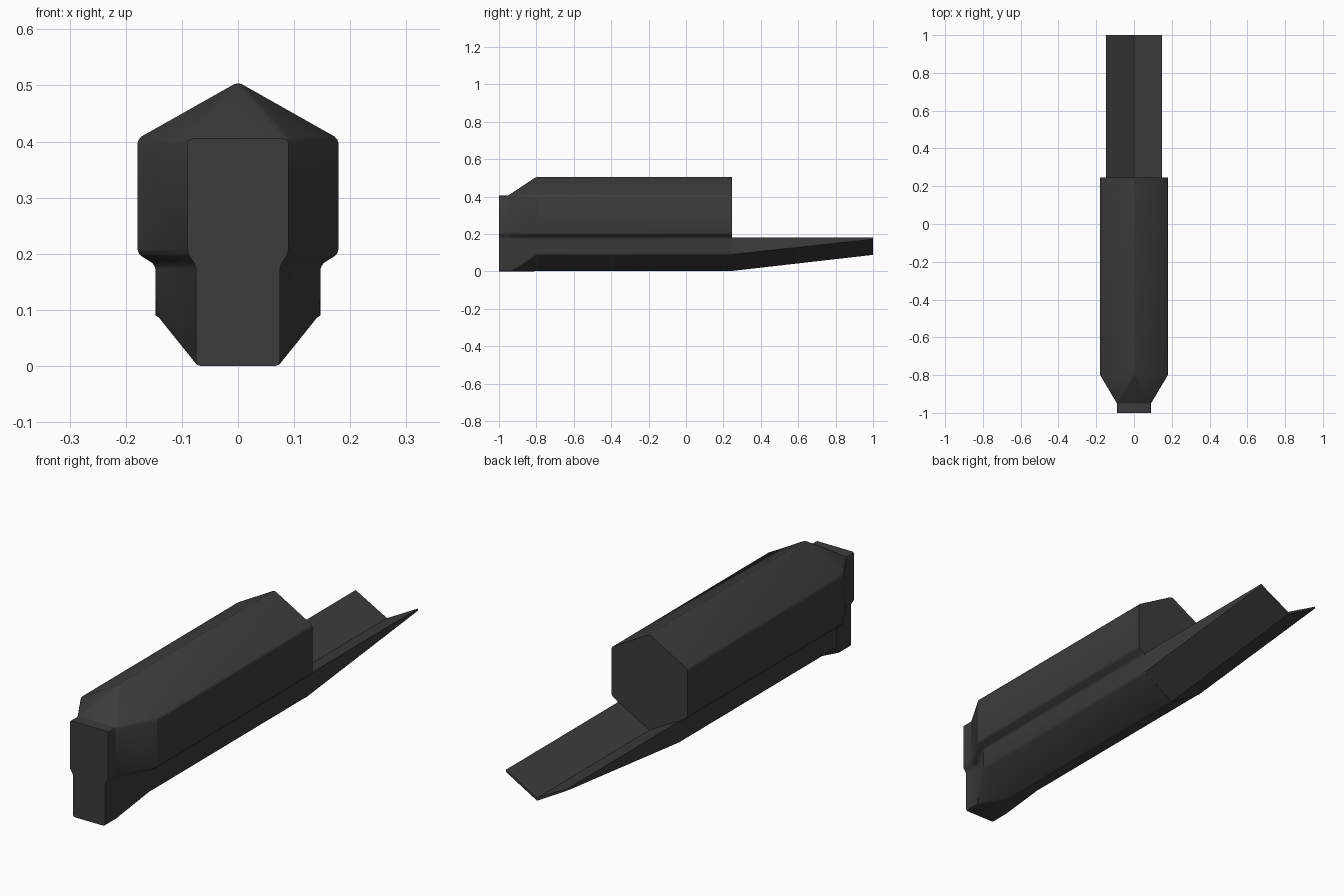
import bpy, bmesh, math

if "Cube" in bpy.data.objects:
    bpy.data.objects.remove(bpy.data.objects["Cube"])

mat = bpy.data.materials.new("charcoal grey")
mat.diffuse_color = (0.045, 0.045, 0.045, 1)
mat.use_nodes = True
mat.node_tree.nodes["Principled BSDF"].inputs["Base Color"].default_value = mat.diffuse_color


def ring(bm, half):
    """Closed ring from a right-hand outline (top centre ... bottom centre), mirrored in x."""
    pts = half + [(-x, y, z) for x, y, z in reversed(half[1:-1])]
    return [bm.verts.new(p) for p in pts]


def finish(bm, name):
    bmesh.ops.recalc_face_normals(bm, faces=bm.faces)
    me = bpy.data.meshes.new(name)
    bm.to_mesh(me)
    bm.free()
    ob = bpy.data.objects.new(name, me)
    bpy.context.collection.objects.link(ob)
    me.materials.append(mat)
    bpy.context.view_layer.objects.active = ob
    ob.select_set(True)
    bpy.ops.object.shade_smooth_by_angle(angle=math.radians(28))
    ob.select_set(False)


def loft(bm, a, b, fan=False):
    """Skin two rings; fan splits the quads beside the ridges into triangles."""
    n = len(a)
    h = n // 2
    for i in range(n):
        j = (i + 1) % n
        if fan and i in (0, h):          # ridge is at i
            bm.faces.new((a[i], a[j], b[i]))
            bm.faces.new((a[j], b[j], b[i]))
        elif fan and j in (0, h):        # ridge is at j
            bm.faces.new((a[i], a[j], b[j]))
            bm.faces.new((a[i], b[j], b[i]))
        else:
            bm.faces.new((a[i], a[j], b[j], b[i]))


# main body: narrow front neck flaring to a ridged long body
FRONT, NECK_T, NECK_B, FLARE, BACK = -1, -0.95, -0.93, -0.8, 0.245
neck = [(0, .405), (.09, .405), (.09, .2), (.075, .18), (.075, 0), (0, 0)]
full = [(0, .506), (.179, .405), (.179, .2), (.147, .18), (.147, .09), (0, 0)]
bm = bmesh.new()
r0 = ring(bm, [(x, FRONT, z) for x, z in neck])
r1 = ring(bm, [(x, NECK_T if z >= .2 else NECK_B, z) for x, z in neck])
r2 = ring(bm, [(x, FLARE, z) for x, z in full])
r3 = ring(bm, [(x, BACK, z) for x, z in full])
loft(bm, r0, r1)
loft(bm, r1, r2, fan=True)
loft(bm, r2, r3)
bm.faces.new(r0)
bm.faces.new(r3)
bmesh.ops.recalc_face_normals(bm, faces=bm.faces)
# soften the lengthwise corners, keep both end faces crisp
soft = [e for e in bm.edges
        if abs(e.verts[0].co.y - e.verts[1].co.y) > .01
        and e.calc_face_angle(0) > math.radians(25)]
bmesh.ops.bevel(bm, geom=soft, offset=.008, offset_type='OFFSET', segments=2,
                profile=.5, affect='EDGES', clamp_overlap=True)
finish(bm, "main_body")

# rear tray: V-shaped trough thinning to a sharp lip
bm = bmesh.new()
t0 = ring(bm, [(0, BACK, .1), (.147, BACK, .18), (.147, BACK, .09), (0, BACK, .002)])
t1 = ring(bm, [(0, 1, .1), (.147, 1, .18), (.147, 1, .172), (0, 1, .088)])
loft(bm, t0, t1)
bm.faces.new(t1)
finish(bm, "rear_tray")
